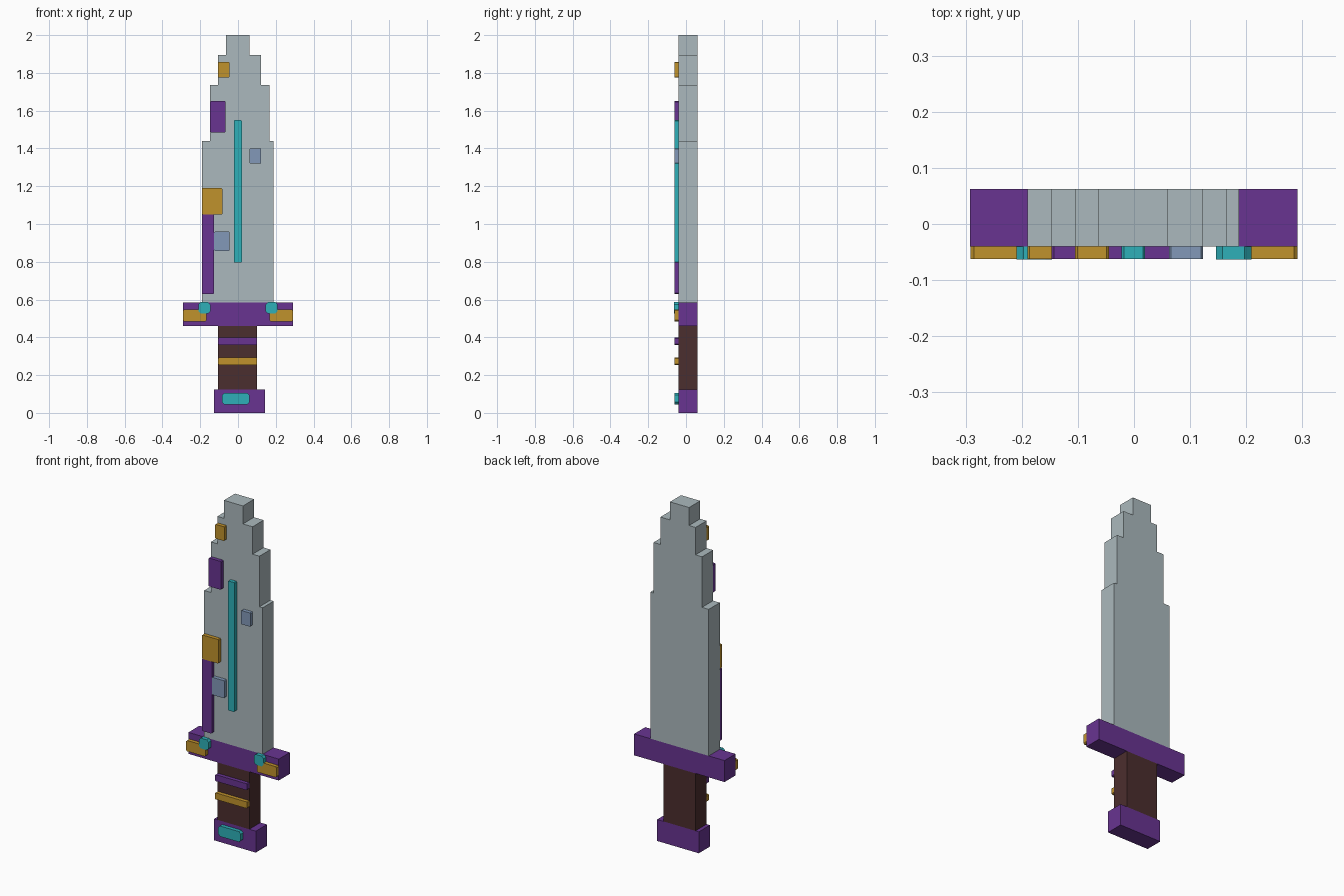
import bpy
import bmesh

cube = bpy.data.objects.get("Cube")
if cube:
    bpy.data.objects.remove(cube, do_unlink=True)

FRONT, BACK, RAISED = -0.04, 0.062, -0.062


def material(name, rgb):
    """Flat material from display colour values."""
    linear = [((c / 255 + 0.055) / 1.055) ** 2.4 for c in rgb] + [1]
    mat = bpy.data.materials.new(name)
    mat.use_nodes = True
    mat.diffuse_color = linear
    mat.node_tree.nodes["Principled BSDF"].inputs["Base Color"].default_value = linear
    return mat


steel = material("steel", (171, 185, 189))
purple = material("purple", (104, 52, 145))
gold = material("gold", (192, 146, 44))
teal = material("teal", (46, 176, 185))
blue = material("dusty blue", (130, 153, 184))
leather = material("dark leather", (75, 46, 46))


def prism(name, outline, mat, y0=FRONT, y1=BACK):
    """Extrude an x-z outline from y0 to y1."""
    bm = bmesh.new()
    face = bm.faces.new([bm.verts.new((x, y0, z)) for x, z in outline])
    new = bmesh.ops.extrude_face_region(bm, geom=[face])["geom"]
    moved = [v for v in new if isinstance(v, bmesh.types.BMVert)]
    bmesh.ops.translate(bm, verts=moved, vec=(0, y1 - y0, 0))
    bmesh.ops.recalc_face_normals(bm, faces=bm.faces)
    mesh = bpy.data.meshes.new(name)
    bm.to_mesh(mesh)
    bm.free()
    mesh.materials.append(mat)
    obj = bpy.data.objects.new(name, mesh)
    bpy.context.collection.objects.link(obj)
    return obj


def block(name, x0, x1, z0, z1, mat):
    return prism(name, [(x0, z0), (x1, z0), (x1, z1), (x0, z1)], mat)


def plate(name, x0, x1, z0, z1, mat, cut=0.004, front=RAISED):
    """Raised front plate with clipped corners."""
    c = cut
    outline = [(x0 + c, z0), (x1 - c, z0), (x1, z0 + c), (x1, z1 - c),
               (x1 - c, z1), (x0 + c, z1), (x0, z1 - c), (x0, z0 + c)]
    return prism(name, outline, mat, front, FRONT)


# Blade: stepped silhouette, one row per step (left edge, right edge, top)
steps = [(-0.19, 0.187, 1.44), (-0.147, 0.166, 1.735),
         (-0.105, 0.122, 1.895), (-0.063, 0.06, 2.0)]
left, right, bottom = [], [], 0.585
for x0, x1, top in steps:
    left += [(x0, bottom), (x0, top)]
    right += [(x1, bottom), (x1, top)]
    bottom = top
prism("blade", right + left[::-1], steel)

# Hilt
block("guard", -0.292, 0.291, 0.46, 0.585, purple)
block("grip", -0.105, 0.101, 0.125, 0.46, leather)
block("pommel", -0.126, 0.143, 0, 0.125, purple)

# Blade ornaments
plate("tip_patch", -0.105, -0.045, 1.775, 1.858, gold)
plate("upper_patch", -0.147, -0.066, 1.485, 1.65, purple)
plate("centre_strip", -0.022, 0.02, 0.795, 1.55, teal)
plate("left_chip", 0.062, 0.123, 1.32, 1.4, blue)
plate("middle_patch", -0.19, -0.083, 1.05, 1.19, gold)
plate("edge_strip", -0.19, -0.126, 0.63, 1.05, purple)
plate("right_chip", -0.126, -0.045, 0.858, 0.96, blue)

# Guard trim, mirrored across the middle
for side, s in (("left", 1), ("right", -1)):
    a, b = sorted((s * 0.166, s * 0.291))
    plate(side + "_guard_trim", a, b, 0.485, 0.548, gold, 0.006)
    a, b = sorted((s * 0.146, s * 0.209))
    plate(side + "_guard_gem", a, b, 0.526, 0.586, teal, 0.012, RAISED - 0.001)

# Grip bands and pommel gem
plate("upper_grip_band", -0.105, 0.101, 0.36, 0.398, purple)
plate("lower_grip_band", -0.105, 0.101, 0.254, 0.292, gold)
plate("pommel_gem", -0.085, 0.061, 0.045, 0.106, teal, 0.012)
